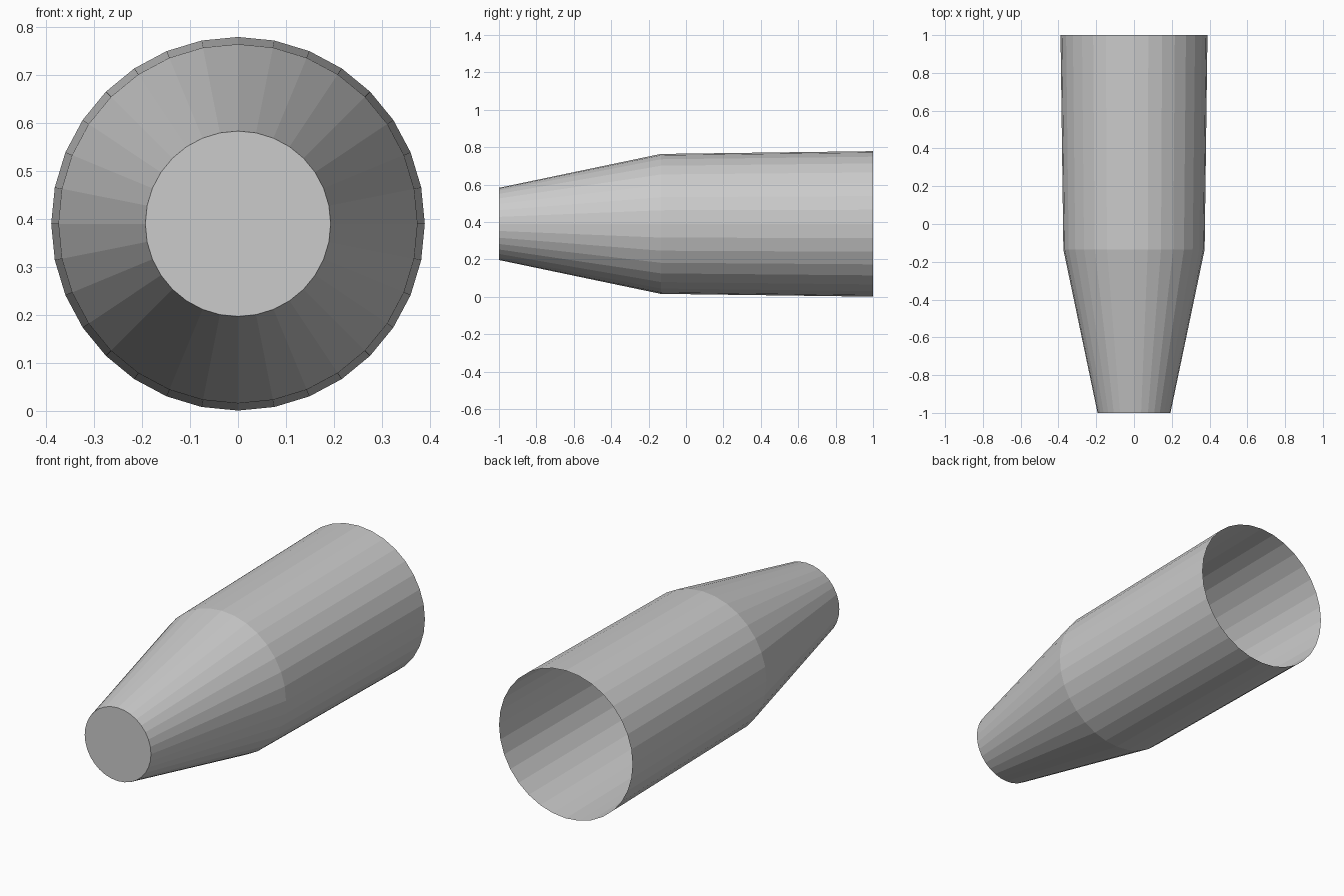
import bpy
import bmesh
from math import sin, cos, tau

SIDES = 32
CENTRE_Z = 0.39
# (position along y, radius): closed nose, shoulder, open rear
PROFILE = [(-1.0, 0.193), (-0.135, 0.374), (1.0, 0.389)]

cube = bpy.data.objects.get("Cube")
if cube:
    bpy.data.objects.remove(cube, do_unlink=True)

# Plain grey material
grey = bpy.data.materials.new("light_grey")
grey.use_nodes = True
colour = (0.6, 0.6, 0.6, 1.0)
grey.diffuse_color = colour
grey.node_tree.nodes["Principled BSDF"].inputs["Base Color"].default_value = colour


def ring(bm, y, radius):
    return [bm.verts.new((radius * sin(tau * i / SIDES), y,
                          CENTRE_Z + radius * cos(tau * i / SIDES)))
            for i in range(SIDES)]


# Tapered shell: thin walls, flat nose cap, open at the back
bm = bmesh.new()
rings = [ring(bm, y, r) for y, r in PROFILE]
for a, b in zip(rings, rings[1:]):
    for i in range(SIDES):
        j = (i + 1) % SIDES
        bm.faces.new((a[i], b[i], b[j], a[j]))
bm.faces.new(rings[0])
bmesh.ops.recalc_face_normals(bm, faces=bm.faces)

# Keep the nose cap facing forward
cap = min(bm.faces, key=lambda f: f.calc_center_median().y)
if cap.normal.y > 0:
    bmesh.ops.reverse_faces(bm, faces=bm.faces)

mesh = bpy.data.meshes.new("tapered_shell")
bm.to_mesh(mesh)
bm.free()
mesh.materials.append(grey)
shell = bpy.data.objects.new("tapered_shell", mesh)
bpy.context.collection.objects.link(shell)
